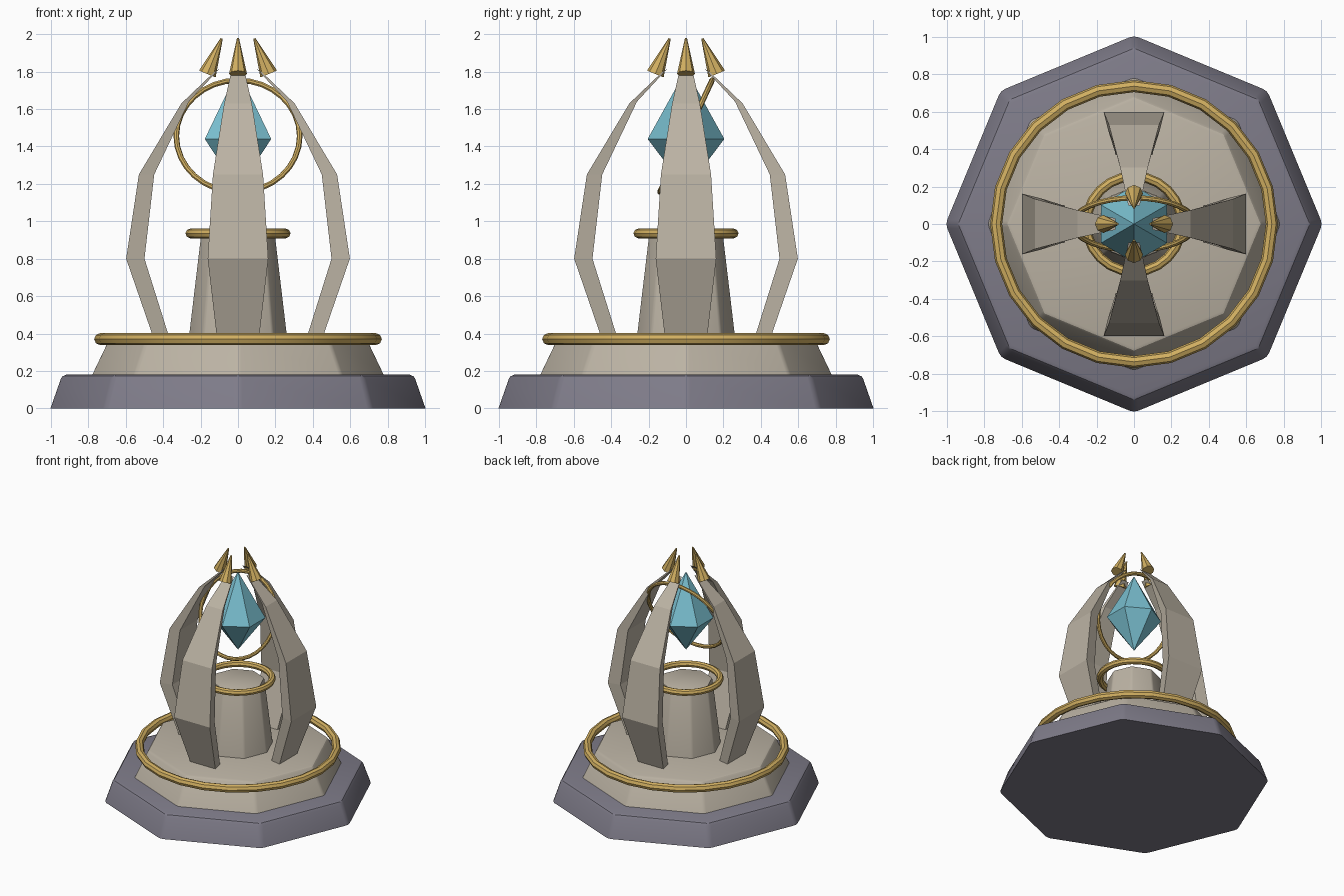
import bpy, bmesh, math
from mathutils import Matrix, Vector

cube = bpy.data.objects.get("Cube")
if cube:
    bpy.data.objects.remove(cube, do_unlink=True)


def material(name, rgb):
    m = bpy.data.materials.new(name)
    m.use_nodes = True
    color = (*rgb, 1)
    m.diffuse_color = color
    for node in m.node_tree.nodes:
        if node.type == 'BSDF_PRINCIPLED':
            node.inputs["Base Color"].default_value = color
            node.inputs["Roughness"].default_value = 0.7
    return m


SLATE = material("slate", (0.21, 0.20, 0.25))
STONE = material("pale_stone", (0.50, 0.45, 0.37))
GOLD = material("gold", (0.64, 0.43, 0.12))
CRYSTAL = material("blue_crystal", (0.20, 0.54, 0.65))


def finish(bm, name, mat, smooth=False):
    bmesh.ops.recalc_face_normals(bm, faces=bm.faces)
    mesh = bpy.data.meshes.new(name)
    bm.to_mesh(mesh)
    bm.free()
    mesh.materials.append(mat)
    ob = bpy.data.objects.new(name, mesh)
    bpy.context.collection.objects.link(ob)
    if smooth:
        bpy.ops.object.select_all(action='DESELECT')
        ob.select_set(True)
        bpy.context.view_layer.objects.active = ob
        bpy.ops.object.shade_smooth_by_angle(angle=math.radians(30))
    return ob


def frustum(name, mat, sides, r_low, r_high, z_low, z_high, bevel=0):
    """Tapered prism with a corner on +x; the bottom rim stays sharp."""
    bm = bmesh.new()
    bmesh.ops.create_cone(bm, cap_ends=True, segments=sides, radius1=r_low,
                          radius2=r_high, depth=z_high - z_low)
    bmesh.ops.translate(bm, verts=bm.verts, vec=(0, 0, (z_low + z_high) / 2))
    # Put a corner exactly on the +x axis
    v = bm.verts[:][0].co
    turn = Matrix.Rotation(-math.atan2(v.y, v.x), 3, 'Z')
    bmesh.ops.rotate(bm, verts=bm.verts, cent=(0, 0, 0), matrix=turn)
    if bevel:
        edges = [e for e in bm.edges if max(p.co.z for p in e.verts) > z_low + 0.01]
        bmesh.ops.bevel(bm, geom=edges, offset=bevel, segments=2, profile=0.5,
                        affect='EDGES', clamp_overlap=True)
    return finish(bm, name, mat, smooth=bevel > 0)


def ring(name, major, minor, z, tilt=0, segments=24, sides=8):
    """Torus made by spinning a small polygon around z."""
    bm = bmesh.new()
    loops = []
    for i in range(segments):
        a = math.tau * i / segments
        loop = []
        for j in range(sides):
            b = math.tau * j / sides
            r = major + minor * math.cos(b)
            loop.append(bm.verts.new((r * math.cos(a), r * math.sin(a), minor * math.sin(b))))
        loops.append(loop)
    for i in range(segments):
        p, q = loops[i], loops[(i + 1) % segments]
        for j in range(sides):
            k = (j + 1) % sides
            bm.faces.new((p[j], q[j], q[k], p[k]))
    bm.transform(Matrix.Translation((0, 0, z)) @ Matrix.Rotation(tilt, 4, 'X'))
    return finish(bm, name, GOLD, smooth=True)


# Stepped octagonal base and central pedestal
frustum("base_plinth", SLATE, 8, 1.008, 0.945, 0, 0.18, 0.025)
frustum("upper_step", STONE, 8, 0.785, 0.68, 0.175, 0.395, 0.018)
frustum("pedestal", STONE, 8, 0.265, 0.20, 0.38, 0.925, 0.012)

# Gold rings
ring("base_ring", 0.737, 0.032, 0.37)
ring("pedestal_ring", 0.255, 0.026, 0.935)
ring("crystal_ring", 0.33, 0.015, 1.455, tilt=math.radians(65), segments=32)

# Floating six-sided crystal, with corners on the y axis
bm = bmesh.new()
top, bottom = bm.verts.new((0, 0, 1.81)), bm.verts.new((0, 0, 1.17))
waist = []
for i in range(6):
    a = math.tau * i / 6 + math.pi / 2
    waist.append(bm.verts.new((0.205 * math.cos(a), 0.205 * math.sin(a), 1.44)))
for i in range(6):
    p, q = waist[i], waist[(i + 1) % 6]
    bm.faces.new((p, q, top))
    bm.faces.new((q, p, bottom))
finish(bm, "crystal", CRYSTAL)

# Curved arm sections: outer radius, outer z, inner radius, inner z, half width
ARM = [
    (0.453, 0.38, 0.368, 0.38, 0.113),
    (0.598, 0.80, 0.500, 0.80, 0.162),
    (0.530, 1.25, 0.448, 1.25, 0.134),
    (0.303, 1.63, 0.262, 1.64, 0.074),
    (0.125, 1.80, 0.100, 1.815, 0.036),
]
INNER_WIDTH = 0.85

# Four arms, each tipped with a gold spike leaning inward
for n, side in enumerate(("left", "back", "right", "front")):
    spin = Matrix.Rotation(n * math.pi / 2, 4, 'Z')

    bm = bmesh.new()
    sections = []
    for ro, zo, ri, zi, w in ARM:
        wi = w * INNER_WIDTH
        points = ((ro, -w, zo), (ro, w, zo), (ri, wi, zi), (ri, -wi, zi))
        sections.append([bm.verts.new(p) for p in points])
    for p, q in zip(sections, sections[1:]):
        for j in range(4):
            k = (j + 1) % 4
            bm.faces.new((p[j], p[k], q[k], q[j]))
    bm.faces.new(sections[0])
    bm.faces.new(sections[-1])
    bm.transform(spin)
    finish(bm, side + "_arm", STONE)

    bm = bmesh.new()
    bmesh.ops.create_cone(bm, cap_ends=True, segments=8, radius1=0.048,
                          radius2=0.006, depth=0.205)
    foot, tip = Vector((0.163, 0, 1.79)), Vector((0.088, 0, 1.975))
    lean = (tip - foot).to_track_quat('Z', 'Y').to_matrix().to_4x4()
    bm.transform(spin @ Matrix.Translation((foot + tip) / 2) @ lean)
    finish(bm, side + "_spike", GOLD)
